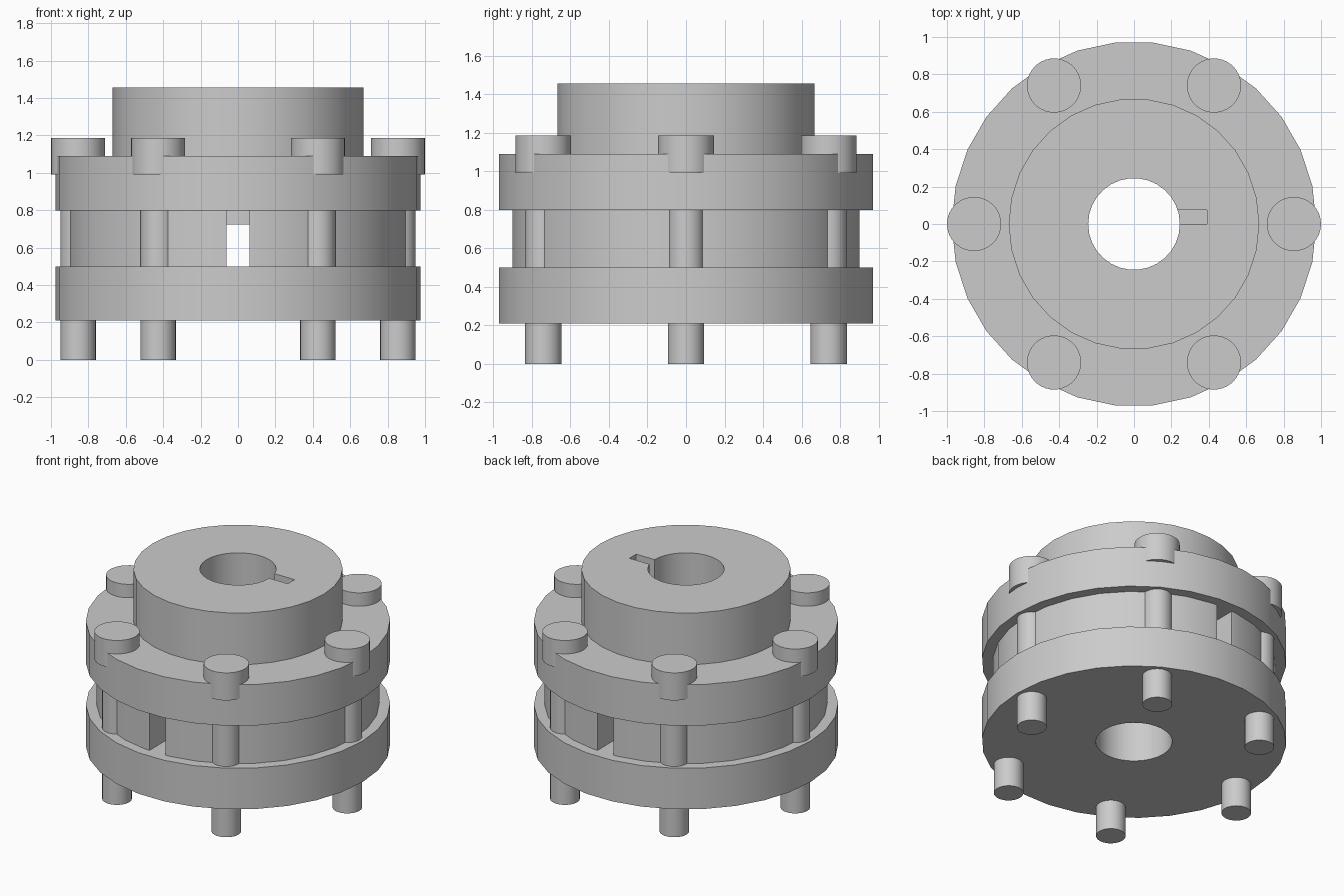
import bpy
import bmesh
from math import cos, sin, pi, radians

SIDES = 30
BORE, HUB, RING, FLANGE = 0.245, 0.67, 0.905, 0.975
BOLT_CIRCLE = 0.855

cube = bpy.data.objects.get("Cube")
if cube:
    bpy.data.objects.remove(cube, do_unlink=True)

steel = bpy.data.materials.new("light grey steel")
GREY = (0.6, 0.6, 0.6, 1)
steel.diffuse_color = GREY
steel.use_nodes = True
steel.node_tree.nodes["Principled BSDF"].inputs["Base Color"].default_value = GREY


def make_object(name, bm):
    bmesh.ops.recalc_face_normals(bm, faces=bm.faces)
    mesh = bpy.data.meshes.new(name)
    bm.to_mesh(mesh)
    bm.free()
    mesh.materials.append(steel)
    obj = bpy.data.objects.new(name, mesh)
    bpy.context.collection.objects.link(obj)
    return obj


def turned(name, profile, centre=(0, 0), closed=True):
    """Revolve an (r, z) profile; closed loops make rings, open ones get end caps."""
    bm = bmesh.new()
    loops = [[bm.verts.new((centre[0] + r * cos(2 * pi * i / SIDES),
                            centre[1] + r * sin(2 * pi * i / SIDES), z))
              for i in range(SIDES)] for r, z in profile]
    pairs = list(zip(loops, loops[1:]))
    if closed:
        pairs.append((loops[-1], loops[0]))
    else:
        bm.faces.new(loops[0])
        bm.faces.new(loops[-1])
    for a, b in pairs:
        for i in range(SIDES):
            j = (i + 1) % SIDES
            bm.faces.new((a[i], a[j], b[j], b[i]))
    return make_object(name, bm)


def cut_box(obj, low, high):
    """Subtract an axis-aligned box."""
    bm = bmesh.new()
    bmesh.ops.create_cube(bm, size=1)
    for v in bm.verts:
        v.co = [(a + b) / 2 + c * (b - a) for a, b, c in zip(low, high, v.co)]
    cutter = make_object("cutter", bm)
    cutter.hide_render = True
    mod = obj.modifiers.new("cut", 'BOOLEAN')
    mod.operation = 'DIFFERENCE'
    mod.solver = 'EXACT'
    mod.object = cutter
    bpy.context.view_layer.objects.active = obj
    bpy.ops.object.modifier_apply(modifier=mod.name)
    bpy.data.objects.remove(cutter, do_unlink=True)


# Lower flange
parts = [turned("lower_flange", [(BORE, 0.21), (FLANGE, 0.21),
                                 (FLANGE, 0.5), (BORE, 0.5)])]

# Middle disc, split into halves by a slot running front to back
middle = turned("split_middle_disc", [(BORE, 0.5), (RING, 0.5), (RING, 0.8),
                                      (HUB, 0.8), (HUB, 0.725), (BORE, 0.725)])
cut_box(middle, (-0.062, -1.1, 0.4), (0.062, 1.1, 0.9))
parts.append(middle)

# Upper flange with hub, spigot and keyway
hub = turned("upper_flange_hub", [(BORE, 0.725), (HUB, 0.725), (HUB, 0.8),
                                  (FLANGE, 0.8), (FLANGE, 1.09), (HUB, 1.09),
                                  (HUB, 1.455), (BORE, 1.455)])
cut_box(hub, (0.15, 0, 0.6), (0.39, 0.075, 1.6))
parts.append(hub)

# Six headed bolts
for k in range(6):
    a = radians(60 * k)
    parts.append(turned(f"bolt_{k + 1}",
                        [(0.095, 0), (0.095, 0.99), (0.145, 0.99), (0.145, 1.185)],
                        (BOLT_CIRCLE * cos(a), BOLT_CIRCLE * sin(a)), closed=False))

# Smooth round sides, sharp rims
bpy.ops.object.select_all(action='DESELECT')
for obj in parts:
    obj.select_set(True)
bpy.context.view_layer.objects.active = parts[0]
bpy.ops.object.shade_smooth_by_angle(angle=radians(30))
